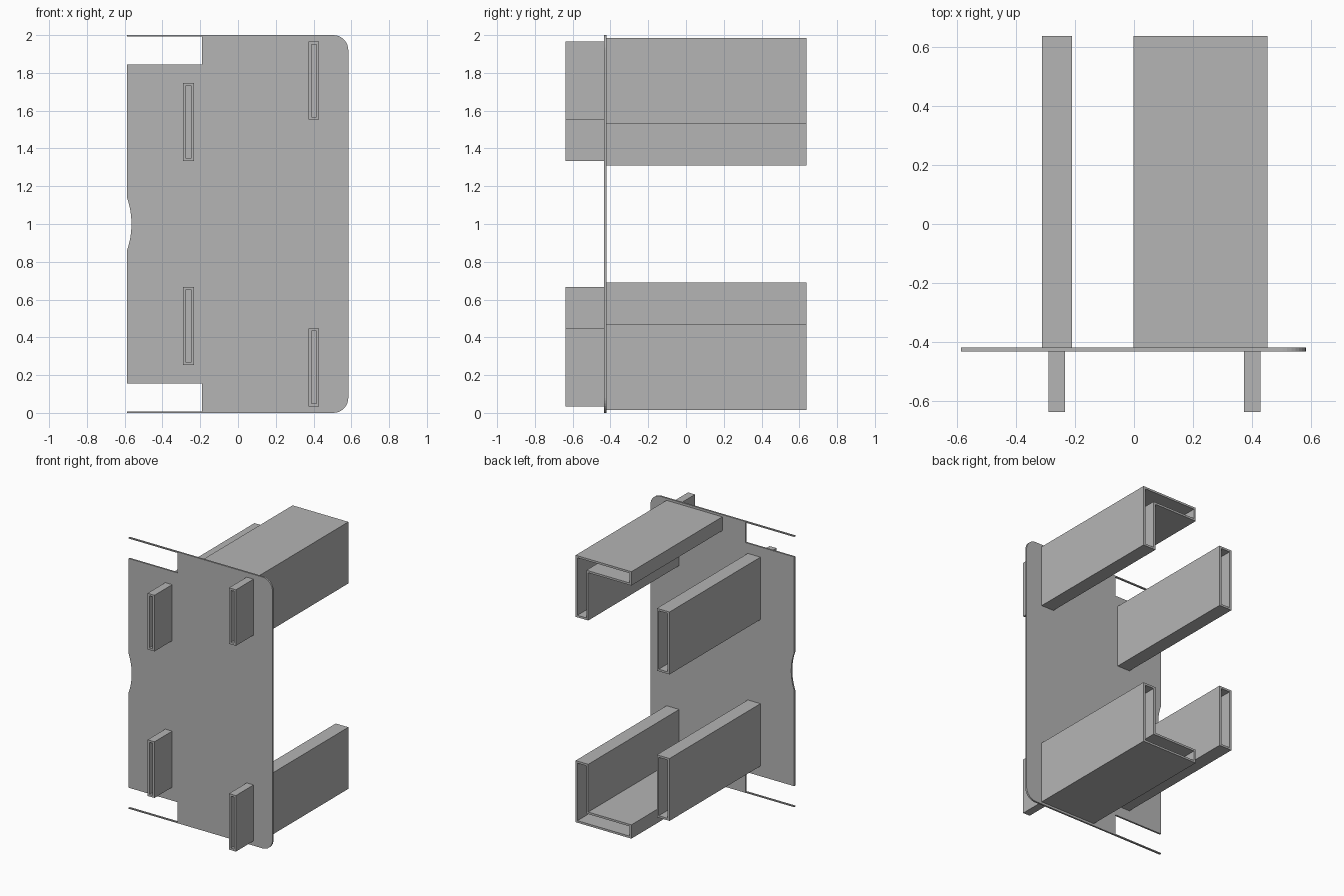
import bpy, bmesh, math
from mathutils import Vector

cube = bpy.data.objects.get("Cube")
if cube:
    bpy.data.objects.remove(cube)

grey = bpy.data.materials.new("plain grey")
grey.use_nodes = True
COLOUR = (0.46, 0.46, 0.46, 1)
grey.diffuse_color = COLOUR
grey.node_tree.nodes["Principled BSDF"].inputs["Base Color"].default_value = COLOUR

PLATE_FRONT, PLATE_BACK, REACH = -0.433, -0.42, 0.639
WALL = 0.015


def make_object(name, bm):
    bmesh.ops.recalc_face_normals(bm, faces=bm.faces)
    mesh = bpy.data.meshes.new(name)
    bm.to_mesh(mesh)
    bm.free()
    mesh.materials.append(grey)
    obj = bpy.data.objects.new(name, mesh)
    bpy.context.collection.objects.link(obj)
    return obj


def inset(loop, w):
    """Offset a counter-clockwise, right-angled outline inwards."""
    pts = [Vector(p) for p in loop]
    out = []
    for i, p in enumerate(pts):
        a = (p - pts[i - 1]).normalized()
        b = (pts[(i + 1) % len(pts)] - p).normalized()
        out.append(p + w * Vector((-a.y - b.y, a.x + b.x)))
    return out


def tube(name, loop, y0, y1, side):
    """Open tube along y; the outline is (x, height from the middle)."""
    bm = bmesh.new()
    rings = [[bm.verts.new((p[0], y, 1 + side * p[1])) for p in outline]
             for outline, y in ((loop, y0), (loop, y1),
                                (inset(loop, WALL), y1), (inset(loop, WALL), y0))]
    n = len(loop)
    for k in range(4):
        a, b = rings[k], rings[(k + 1) % 4]
        for i in range(n):
            j = (i + 1) % n
            bm.faces.new((a[i], a[j], b[j], b[i]))
    return make_object(name, bm)


def rect(x0, x1, z0, z1):
    return [(x0, z0), (x1, z0), (x1, z1), (x0, z1)]


# Plate outline, upper half: shallow finger notch, strip slot, rounded corner
LEFT, RIGHT, SLOT, R = -0.588, 0.584, -0.19, 0.08
half = []
notch_r, notch_angle = 0.42, math.asin(1 / 3)
centre = LEFT - notch_r * math.cos(notch_angle)
for i in range(9):
    t = notch_angle * i / 8
    half.append((centre + notch_r * math.cos(t), notch_r * math.sin(t)))
half += [(LEFT, 0.845), (SLOT, 0.845), (SLOT, 0.992), (LEFT, 0.992), (LEFT, 1)]
for i in range(9):
    t = math.pi / 2 * (1 - i / 8)
    half.append((RIGHT - R + R * math.cos(t), 1 - R + R * math.sin(t)))
outline = half + [(x, -h) for x, h in reversed(half[1:])]

bm = bmesh.new()
face = bm.faces.new([bm.verts.new((x, PLATE_FRONT, 1 + h)) for x, h in outline])
grown = bmesh.ops.extrude_face_region(bm, geom=[face])["geom"]
bmesh.ops.translate(bm, vec=(0, PLATE_BACK - PLATE_FRONT, 0),
                    verts=[v for v in grown if isinstance(v, bmesh.types.BMVert)])
make_object("base_plate", bm)

# Matching sockets above and below the middle
angle = [(0.35, 0.53), (0.453, 0.53), (0.453, 0.984), (-0.002, 0.984),
         (-0.002, 0.882), (0.35, 0.882)]
for level, side in (("upper", 1), ("lower", -1)):
    tube(level + "_angled_duct", angle, PLATE_BACK, REACH, side)
    tube(level + "_straight_duct", rect(-0.313, -0.21, 0.31, 0.77),
         PLATE_BACK, REACH, side)
    tube(level + "_left_prong", rect(0.374, 0.43, 0.552, 0.965),
         -REACH, PLATE_FRONT, side)
    tube(level + "_right_prong", rect(-0.29, -0.234, 0.333, 0.747),
         -REACH, PLATE_FRONT, side)
